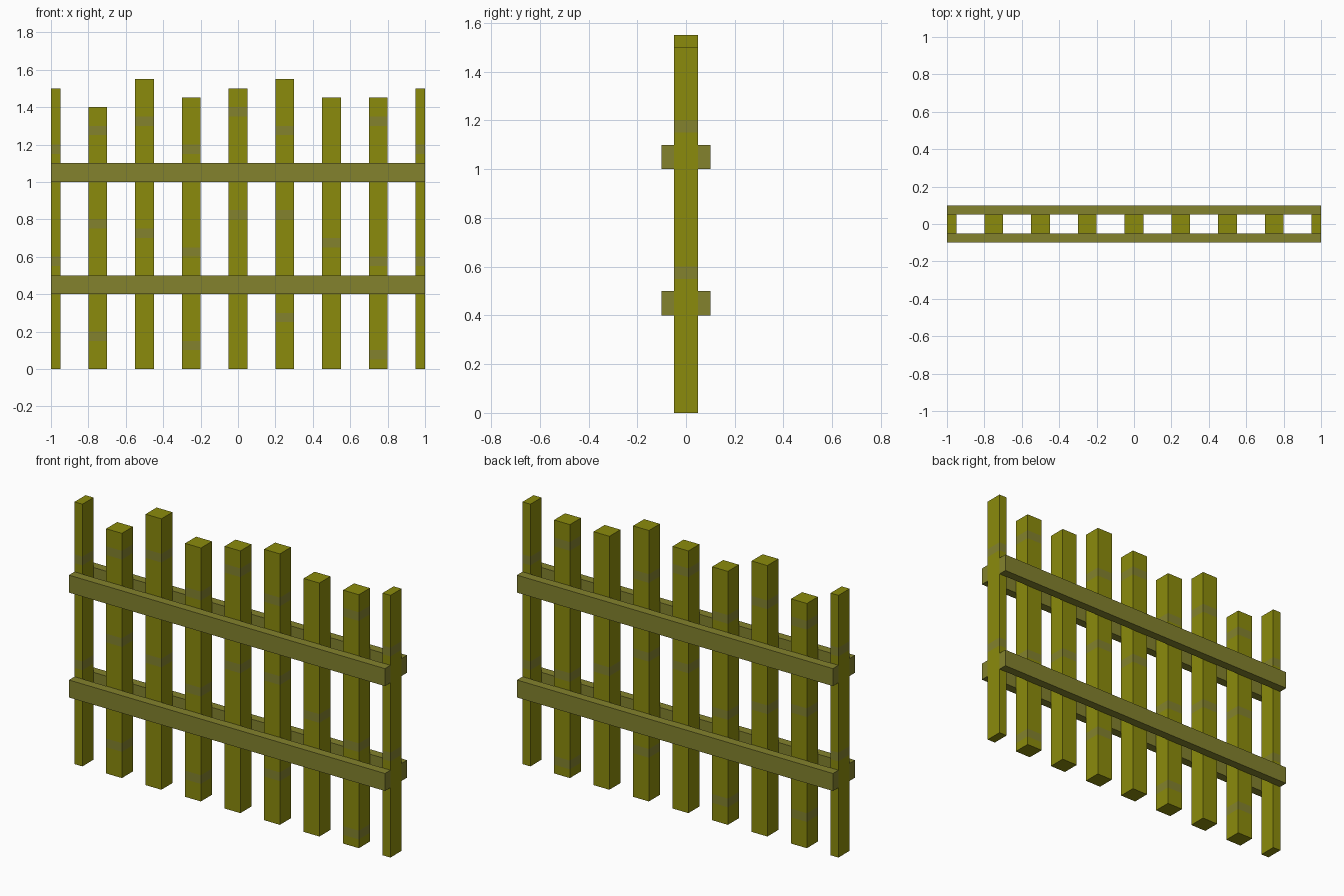
import bpy, bmesh
from mathutils import Vector

cube = bpy.data.objects.get("Cube")
if cube:
    bpy.data.objects.remove(cube, do_unlink=True)


def srgb(*rgb):
    lin = [(c / 255 / 12.92 if c < 11 else ((c / 255 + 0.055) / 1.055) ** 2.4) for c in rgb]
    return (*lin, 1.0)


def material(name, color):
    m = bpy.data.materials.new(name)
    m.use_nodes = True
    m.diffuse_color = color
    m.node_tree.nodes["Principled BSDF"].inputs["Base Color"].default_value = color
    return m


POST = material("olive wood", srgb(139, 139, 12))
GREY = material("grey olive wood", srgb(131, 130, 45))


def box(name, lo, hi, mats, bands=()):
    """Box from corner to corner; each band is a 0.05 tall ring of the second material."""
    lo, hi = Vector(lo), Vector(hi)
    bm = bmesh.new()
    bmesh.ops.create_cube(bm, size=1)
    for v in bm.verts:
        v.co = (lo + hi) / 2 + v.co * (hi - lo)
    for z in bands:
        for cut in (z, z + 0.05):
            bmesh.ops.bisect_plane(bm, geom=bm.verts[:] + bm.edges[:] + bm.faces[:],
                                   plane_co=(0, 0, cut), plane_no=(0, 0, 1))
    for f in bm.faces:
        mid = f.calc_center_median().z
        if any(z < mid < z + 0.05 for z in bands):
            f.material_index = 1
    mesh = bpy.data.meshes.new(name)
    bm.to_mesh(mesh)
    bm.free()
    for m in mats:
        mesh.materials.append(m)
    ob = bpy.data.objects.new(name, mesh)
    bpy.context.collection.objects.link(ob)


# Upright pickets: height and the bottoms of their weathered rings
PICKETS = [
    (1.50, (0.55, 1.15)),
    (1.40, (0.15, 0.75, 1.25)),
    (1.55, (0.70, 1.30)),
    (1.45, (0.10, 0.60, 1.15)),
    (1.50, (0.80, 1.35)),
    (1.55, (0.25, 0.80, 1.25)),
    (1.45, (0.65,)),
    (1.45, (0.05, 0.55, 1.30)),
    (1.50, (0.55, 1.15)),
]
for i, (height, bands) in enumerate(PICKETS):
    x = -1 + 0.25 * i
    # The end pickets are half width, flush with the rail ends
    box(f"picket_{i + 1}", (max(x - 0.05, -1), -0.05, 0), (min(x + 0.05, 1), 0.05, height),
        (POST, GREY), bands)

# Horizontal rails on both faces
for side, y in (("front", -0.1), ("back", 0.05)):
    for level, z in (("lower", 0.4), ("upper", 1.0)):
        box(f"{side}_{level}_rail", (-1, y, z), (1, y + 0.05, z + 0.1), (GREY,))
